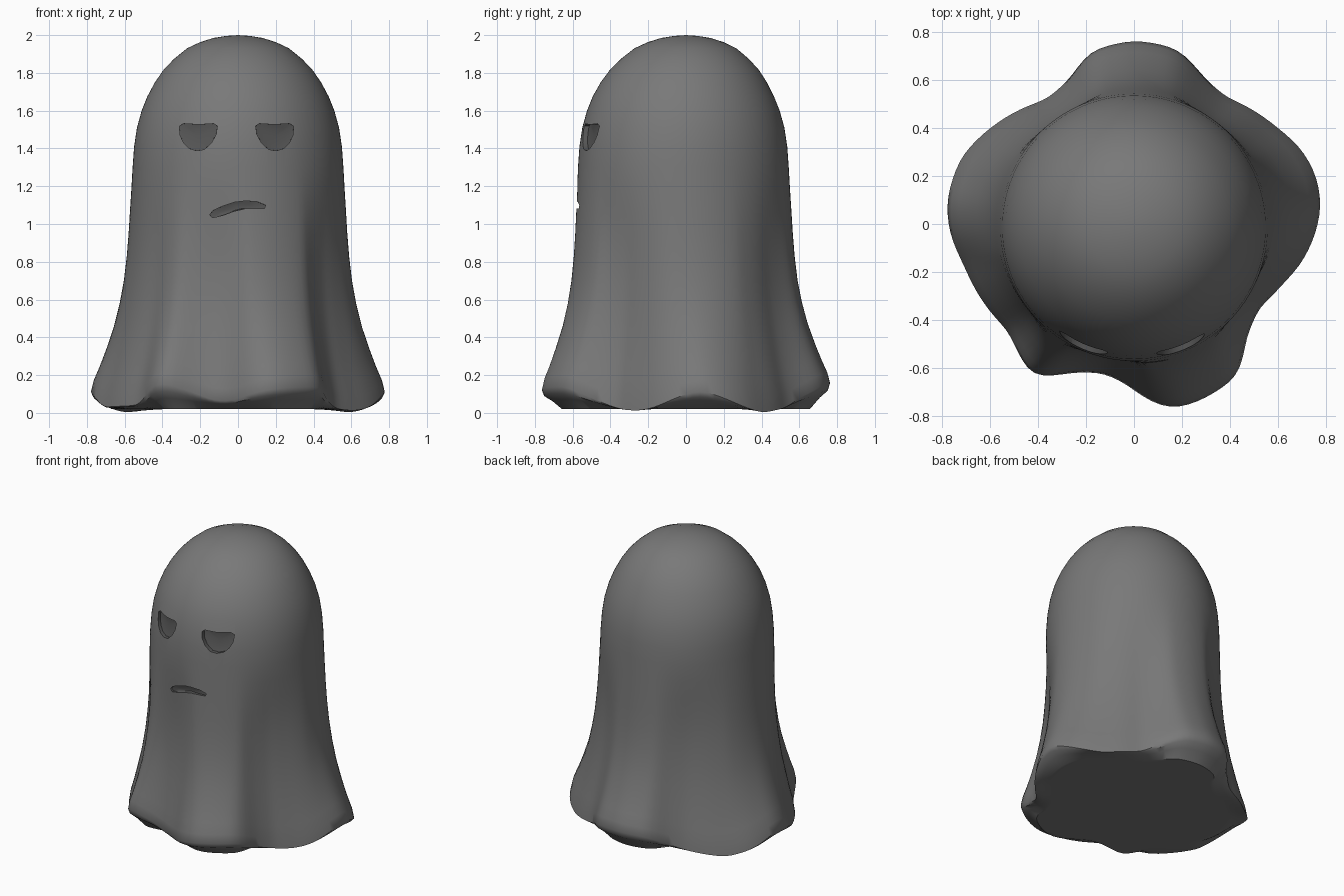
import bpy, bmesh, math

if "Cube" in bpy.data.objects:
    bpy.data.objects.remove(bpy.data.objects["Cube"])

SEG = 128

# hem of the sheet: x, y, z around the outline
HEM = [(.78, .08, .12), (.76, .2, .08), (.7, .31, .03), (.6, .4, .0), (.38, .53, .03),
       (.3, .6, .08), (.18, .73, .15), (0, .765, .16), (-.18, .72, .15), (-.27, .6, .08),
       (-.36, .52, .03), (-.6, .4, .0), (-.72, .28, .04), (-.78, .1, .12), (-.77, -.03, .1),
       (-.71, -.17, .03), (-.52, -.45, .04), (-.46, -.58, .13), (-.42, -.635, .165),
       (-.24, -.615, .11), (-.13, -.62, .065), (-.04, -.66, .06), (.1, -.755, .11),
       (.17, -.77, .125), (.28, -.735, .135), (.43, -.635, .14), (.47, -.46, .06),
       (.52, -.35, .02), (.62, -.25, .01), (.7, -.16, .03), (.76, -.03, .09)]

# outer silhouette: radius, z
PROFILE = [(.06, 1.996), (.13, 1.985), (.2, 1.963), (.27, 1.93), (.34, 1.873), (.395, 1.815),
           (.44, 1.75), (.48, 1.675), (.51, 1.6), (.535, 1.51), (.55, 1.41), (.558, 1.3),
           (.565, 1.18), (.573, 1.06), (.58, .95), (.59, .83), (.606, .7), (.629, .58),
           (.66, .46), (.702, .34), (.737, .25), (.768, .18), (.783, .12)]


def make_material(name, grey):
    mat = bpy.data.materials.new(name)
    mat.diffuse_color = (grey, grey, grey, 1)
    mat.use_nodes = True
    mat.node_tree.nodes["Principled BSDF"].inputs["Base Color"].default_value = mat.diffuse_color
    return mat


def hem_samples():
    """Hem radius and height at even angles, lightly smoothed."""
    pts = sorted((math.atan2(y, x) % math.tau, math.hypot(x, y), z) for x, y, z in HEM)
    pts = [(pts[-1][0] - math.tau, *pts[-1][1:])] + pts + [(pts[0][0] + math.tau, *pts[0][1:])]
    out = []
    for i in range(SEG):
        a = math.tau * i / SEG
        for p, q in zip(pts, pts[1:]):
            if p[0] <= a <= q[0]:
                t = (a - p[0]) / (q[0] - p[0])
                out.append((p[1] + t * (q[1] - p[1]), p[2] + t * (q[2] - p[2])))
                break
    for _ in range(2):
        out = [tuple((out[i - 1][k] + 2 * out[i][k] + out[(i + 1) % SEG][k]) / 4
                     for k in (0, 1)) for i in range(SEG)]
    return out


def finish(bm, name, mat):
    bmesh.ops.recalc_face_normals(bm, faces=bm.faces)
    me = bpy.data.meshes.new(name)
    bm.to_mesh(me)
    bm.free()
    me.materials.append(mat)
    ob = bpy.data.objects.new(name, me)
    bpy.context.collection.objects.link(ob)
    return ob


def make_body(mat):
    hem = hem_samples()
    bm = bmesh.new()
    rows = []

    def ring(fn, lean=0):
        row = []
        for i, (hr, hz) in enumerate(hem):
            r, z = fn(hr, hz)
            a = math.tau * i / SEG
            row.append(bm.verts.new((r * math.cos(a), r * math.sin(a) - lean, z)))
        rows.append(row)

    # folds grow from a round head into the wavy hem
    for R, z in PROFILE:
        w = max(0, (R - .56) / .223)
        core = min(R, .56)
        fold = .035 * math.sin(math.pi * min(1, max(0, (1.3 - z) / 1.18))) ** 1.5
        drop = max(0, 1 - (z - .12) / .6)
        ring(lambda hr, hz: (core + w * (hr - .56) - fold * min(1, max(0, (.74 - hr) / .12)),
                             z + (hz - .12) * drop),
             .014 * (1 - w) * min(1, (2 - z) / .3))
    # rolled lip and flat underside
    ring(lambda hr, hz: (hr * .985, hz * .72 + .004))
    ring(lambda hr, hz: (hr * .93, hz * .45 + .01))
    ring(lambda hr, hz: (hr * .86, .02))
    ring(lambda hr, hz: (hr * .82, .02))

    top = bm.verts.new((0, 0, 2))
    base = bm.verts.new((0, 0, .02))
    for i in range(SEG):
        j = (i + 1) % SEG
        bm.faces.new((top, rows[0][i], rows[0][j]))
        bm.faces.new((base, rows[-1][j], rows[-1][i]))
        for a, b in zip(rows, rows[1:]):
            bm.faces.new((a[i], b[i], b[j], a[j]))
    return finish(bm, "ghost_sheet", mat)


def carve(body, name, outline, rim, centre, mat):
    """Cut a shallow bowl with the given x, z outline into the front."""
    bm = bmesh.new()
    n = len(outline)
    cx = sum(p[0] for p in outline) / n
    cz = sum(p[1] for p in outline) / n

    def loop(scale, depth):
        verts = []
        for x, z in outline:
            x, z = cx + (x - cx) * scale, cz + (z - cz) * scale
            y = -.9 if depth is None else body.ray_cast((x, -2, z), (0, 1, 0))[1].y + depth
            verts.append(bm.verts.new((x, y, z)))
        return verts

    front, back, inner = loop(1.06, None), loop(1, rim), loop(.6, centre)
    mid = bm.verts.new((cx, body.ray_cast((cx, -2, cz), (0, 1, 0))[1].y + centre, cz))
    bm.faces.new(front)
    for i in range(n):
        j = (i + 1) % n
        bm.faces.new((front[i], front[j], back[j], back[i]))
        bm.faces.new((back[i], back[j], inner[j], inner[i]))
        bm.faces.new((inner[i], inner[j], mid))
    cutter = finish(bm, name, mat)
    cutter.hide_render = True
    mod = body.modifiers.new(name, 'BOOLEAN')
    mod.operation = 'DIFFERENCE'
    mod.solver = 'EXACT'
    mod.material_mode = 'TRANSFER'
    mod.object = cutter
    bpy.context.view_layer.objects.active = body
    bpy.ops.object.modifier_apply(modifier=name)
    bpy.data.objects.remove(cutter)


cloth = make_material("dark_cloth", .19)
hollow = make_material("hollow", .09)
body = make_body(cloth)
bpy.context.view_layer.update()

# half-moon eyes, mirrored about a line slightly left of centre
EYE = [(.102, 1.518), (.12, 1.531), (.2, 1.526), (.28, 1.531), (.302, 1.518), (.298, 1.47),
       (.28, 1.43), (.25, 1.4), (.21, 1.388), (.17, 1.395), (.132, 1.43), (.108, 1.475)]
for side in (1, -1):
    carve(body, "eye_cutter", [(side * x - .008, z) for x, z in EYE], .025, .035, hollow)

# crooked mouth
MOUTH = [(-.15, 1.05), (-.13, 1.072), (-.08, 1.095), (-.02, 1.115), (.04, 1.122), (.1, 1.118),
         (.145, 1.1), (.14, 1.083), (.1, 1.083), (.04, 1.082), (-.02, 1.068), (-.08, 1.046),
         (-.135, 1.033)]
carve(body, "mouth_cutter", MOUTH, .014, .02, hollow)

bpy.ops.object.select_all(action='DESELECT')
body.select_set(True)
bpy.context.view_layer.objects.active = body
bpy.ops.object.shade_smooth_by_angle(angle=math.radians(40))
